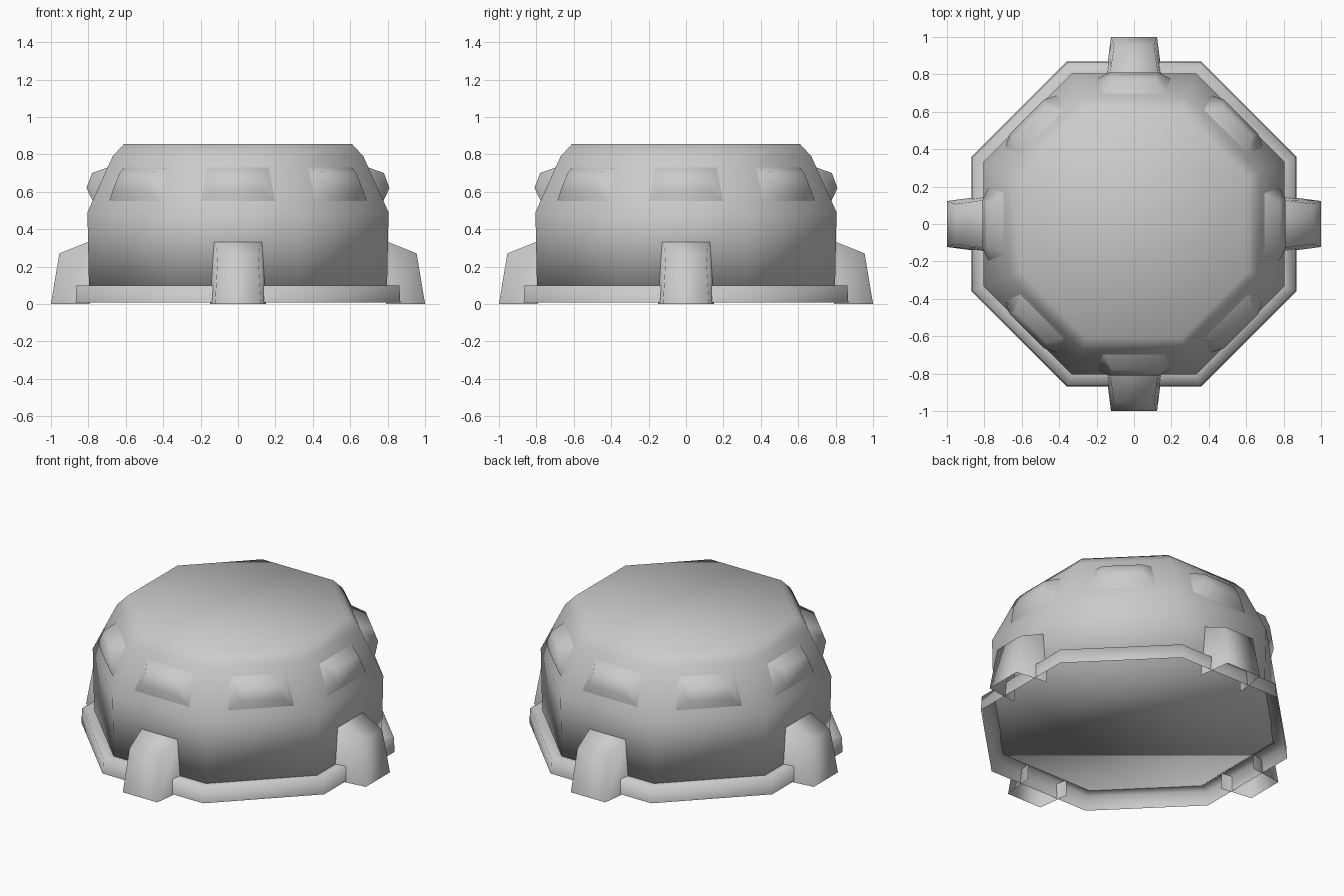
import bpy, bmesh
from math import cos, sin, pi
from mathutils import Matrix

cube = bpy.data.objects.get("Cube")
if cube:
    bpy.data.objects.remove(cube, do_unlink=True)

grey = bpy.data.materials.new("light grey")
grey.use_nodes = True
color = (0.6, 0.6, 0.6, 1)
grey.diffuse_color = color
grey.node_tree.nodes["Principled BSDF"].inputs["Base Color"].default_value = color


def loft(name, rows, closed=True, top=False, bottom=False, turn=0):
    """Skin rows of points into a smooth shell, optionally capped."""
    bm = bmesh.new()
    rows = [[bm.verts.new(p) for p in row] for row in rows]
    count = len(rows[0])
    for low, high in zip(rows, rows[1:]):
        for i in range(count if closed else count - 1):
            j = (i + 1) % count
            bm.faces.new((low[i], low[j], high[j], high[i]))
    if top:
        bm.faces.new(rows[-1])
    if bottom:
        bm.faces.new(rows[0][::-1])
    bm.transform(Matrix.Rotation(turn, 4, 'Z'))
    for face in bm.faces:
        face.smooth = True
    mesh = bpy.data.meshes.new(name)
    bm.to_mesh(mesh)
    bm.free()
    mesh.materials.append(grey)
    obj = bpy.data.objects.new(name, mesh)
    bpy.context.collection.objects.link(obj)
    return obj


def octagon(apothem, z):
    r = apothem / cos(pi / 8)
    angles = [pi / 8 + k * pi / 4 for k in range(8)]
    return [(r * cos(a), r * sin(a), z) for a in angles]


# Domed octagonal body with a flat roof and a recessed floor
profile = [(0.797, 0.1), (0.805, 0.49), (0.67, 0.79), (0.61, 0.855)]
loft("dome_body", [octagon(a, z) for a, z in profile], top=True, bottom=True)

# Stepped skirt around the foot
skirt = [(0.868, 0.007), (0.863, 0.1), (0.79, 0.1)]
loft("base_skirt", [octagon(a, z) for a, z in skirt])

# Raised window blister on each of the eight walls
for k in range(8):
    base = [(-0.197, -0.777, 0.55), (0.197, -0.777, 0.55),
            (0.165, -0.696, 0.73), (-0.165, -0.696, 0.73)]
    face = [(-0.13, -0.81, 0.62), (0.13, -0.81, 0.62),
            (0.115, -0.78, 0.70), (-0.115, -0.78, 0.70)]
    loft(f"window_{k + 1}", [base, face], top=True, turn=k * pi / 4)

# Four buttress feet, open underneath and against the wall
for k, side in enumerate(("front", "left", "back", "right")):
    foot = [(-0.15, -0.79, 0), (-0.123, -1, 0),
            (0.123, -1, 0), (0.15, -0.79, 0)]
    head = [(-0.13, -0.79, 0.336), (-0.107, -0.955, 0.27),
            (0.107, -0.955, 0.27), (0.13, -0.79, 0.336)]
    loft(f"{side}_buttress", [foot, head], closed=False, top=True, turn=k * pi / 2)
